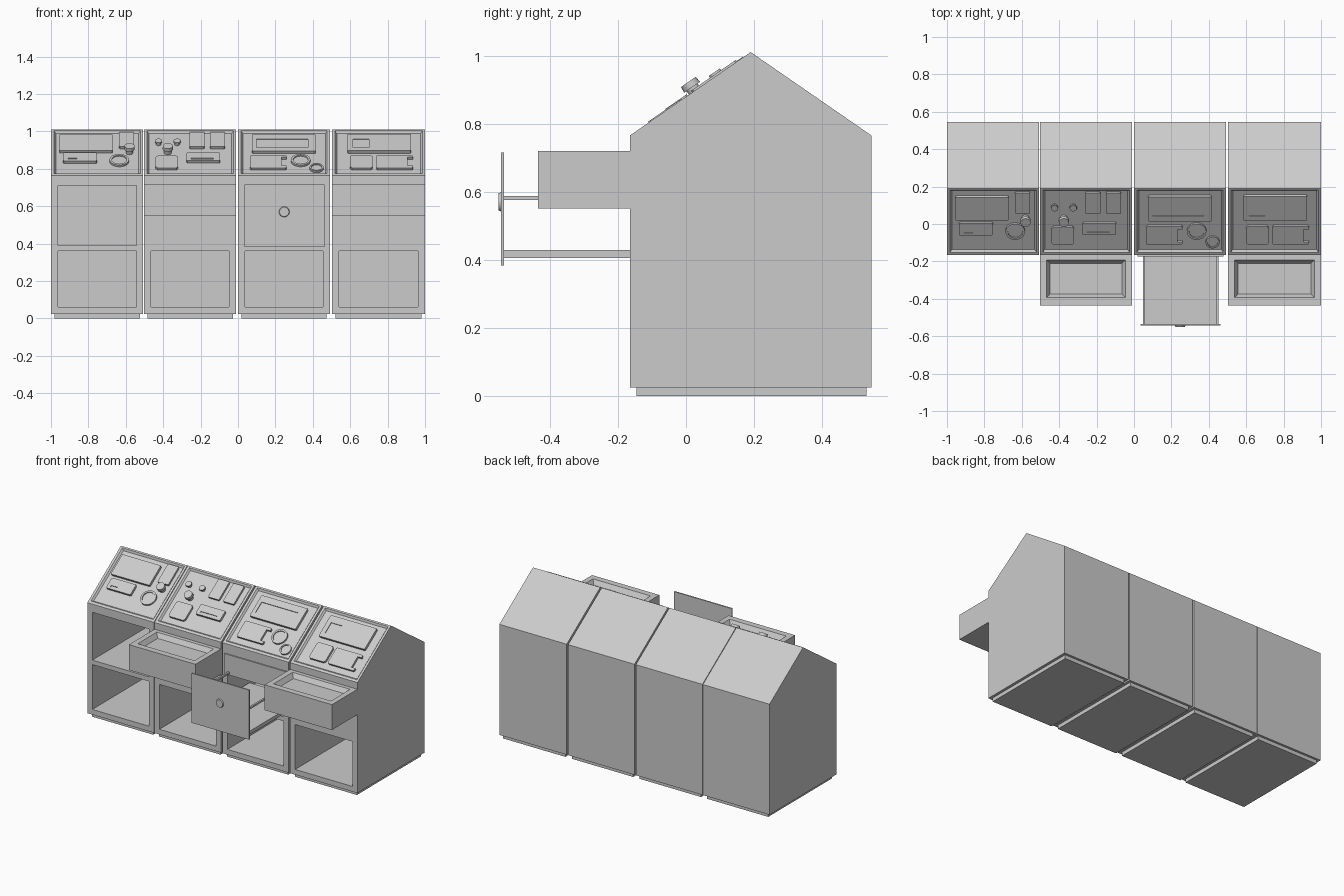
import bpy, bmesh, math
from mathutils import Matrix

if "Cube" in bpy.data.objects:
    bpy.data.objects.remove(bpy.data.objects["Cube"])

# Frames: flat world, side profile extruded along x, and the sloped desk face
FLAT = Matrix.Identity(4)
SIDE = Matrix(((0, 0, 1, 0), (1, 0, 0, 0), (0, 1, 0, 0), (0, 0, 0, 1)))
FRONT = Matrix(((1, 0, 0, 0), (0, 0, -1, 0), (0, 1, 0, 0), (0, 0, 0, 1)))
Y0, YR, Y1, ZE, ZR = -0.165, 0.19, 0.545, 0.765, 1.01
T = (ZR - ZE) / (YR - Y0)
A = math.atan(T)
SLOPE = Matrix(((1, 0, 0, 0), (0, 1, -math.sin(A), 0),
                (0, T, math.cos(A), ZE - Y0 * T), (0, 0, 0, 1)))
FLOOR = -0.012  # depth of the sunken instrument panel


def prism(bm, pts, n0, n1, m=FLAT, top=None):
    lo = [bm.verts.new(m @ Matrix.Translation((x, y, n0)).translation) for x, y in pts]
    hi = [bm.verts.new(m @ Matrix.Translation((x, y, n1)).translation) for x, y in top or pts]
    bm.faces.new(lo[::-1])
    bm.faces.new(hi)
    for i in range(len(lo)):
        j = (i + 1) % len(lo)
        bm.faces.new((lo[i], lo[j], hi[j], hi[i]))


def rect(x0, x1, y0, y1, c=0.0):
    if not c:
        return [(x0, y0), (x1, y0), (x1, y1), (x0, y1)]
    return [(x0 + c, y0), (x1 - c, y0), (x1, y0 + c), (x1, y1 - c),
            (x1 - c, y1), (x0 + c, y1), (x0, y1 - c), (x0, y0 + c)]


def circle(x, y, r, squash=1.0, n=24):
    return [(x + r * math.cos(2 * math.pi * i / n),
             y + r * squash * math.sin(2 * math.pi * i / n)) for i in range(n)]


def make(name, bm, smooth=False):
    bmesh.ops.recalc_face_normals(bm, faces=bm.faces[:])
    me = bpy.data.meshes.new(name)
    bm.to_mesh(me)
    bm.free()
    ob = bpy.data.objects.new(name, me)
    bpy.context.collection.objects.link(ob)
    if smooth:
        bpy.ops.object.select_all(action='DESELECT')
        ob.select_set(True)
        bpy.context.view_layer.objects.active = ob
        bpy.ops.object.shade_smooth_by_angle(angle=math.radians(35))
    return ob


def part(name, pts, n0, n1, m=FLAT, top=None, smooth=False):
    bm = bmesh.new()
    prism(bm, pts, n0, n1, m, top)
    return make(name, bm, smooth)


def cut(ob, cutter):
    mod = ob.modifiers.new("cut", 'BOOLEAN')
    mod.operation, mod.solver, mod.object = 'DIFFERENCE', 'EXACT', cutter
    bpy.context.view_layer.objects.active = ob
    bpy.ops.object.modifier_apply(modifier=mod.name)
    bpy.data.objects.remove(cutter)


# Cabinet bays: gabled body, plinth, openings and sunken panel
BAYS = [(-1, -0.507), (-0.503, -0.01), (0.0, 0.491), (0.502, 1)]
for i, (x0, x1) in enumerate(BAYS):
    shelf = i in (1, 3)
    prof = [(Y0, 0.025), (Y1, 0.025), (Y1, ZE), (YR, ZR), (Y0, ZE)]
    if shelf:
        prof += [(Y0, 0.72), (-0.435, 0.72), (-0.435, 0.55), (Y0, 0.55)]
    body = part(f"cabinet_{i + 1}", prof, x0, x1, SIDE)
    part(f"plinth_{i + 1}", rect(x0 + 0.02, x1 - 0.018, -0.145, 0.53), 0, 0.026)

    bm = bmesh.new()
    hole = rect(x0 + 0.037, x1 - 0.037, -0.3, 0.525)
    prism(bm, hole, 0.06, 0.36)
    if i == 0:
        prism(bm, hole, 0.39, 0.71)
    if i == 2:
        prism(bm, hole, 0.39, 0.565)
    prism(bm, rect(x0 + 0.026, x1 - 0.024, -0.142, 0.172), FLOOR, 0.006, SLOPE,
          rect(x0 + 0.012, x1 - 0.01, -0.156, 0.186))
    if shelf:
        prism(bm, rect(x0 + 0.055, x1 - 0.055, -0.375, -0.21), 0.69, 0.73, FLAT,
              rect(x0 + 0.03, x1 - 0.03, -0.4, -0.185))
    cut(body, make("cutter", bm))


# Instruments on the sloped panels
def block(name, x0, x1, y0, y1, h=0.006, c=0.004):
    return part(name, rect(x0, x1, y0, y1, c), FLOOR - 0.001, h, SLOPE)


def window(ob, x0, x1, y0, y1, h):
    cut(ob, part("cutter", rect(x0, x1, y0, y1), h - 0.005, h + 0.01, SLOPE))


def slot_box(name, x0, x1, y0, y1, s0, s1):
    window(block(name, x0, x1, y0, y1, 0.005), s0, s1, y0 + 0.012, y0 + 0.02, 0.005)


def notched(name, x0, x1, y0, y1):
    m, t, c = x1 - 0.028, 0.016, 0.006
    pts = [(x0 + c, y0), (x1 - c, y0), (x1, y0 + c), (x1, y0 + t), (m, y0 + t),
           (m, y1 - t), (x1, y1 - t), (x1, y1 - c), (x1 - c, y1), (x0 + c, y1),
           (x0, y1 - c), (x0, y0 + c)]
    part(name, pts, FLOOR - 0.001, 0.003, SLOPE)


def turned(name, x, y, steps):
    bm = bmesh.new()
    for r0, r1, n0, n1 in steps:
        prism(bm, circle(x, y, r0, math.cos(A)), n0, n1, SLOPE, circle(x, y, r1, math.cos(A)))
    return make(name, bm, True)


def dial(name, x, y, r):
    ob = turned(name, x, y, [(r, r, FLOOR - 0.001, 0.0)])
    k = math.cos(A)
    cut(ob, part("cutter", circle(x, y, r * 0.76, k), -0.006, 0.01, SLOPE,
                 circle(x, y, r * 0.8, k)))


def knob(name, x, y, r, h):
    turned(name, x, y, [(r * 0.7, r * 0.7, FLOOR - 0.001, h * 0.5), (r, r * 0.95, h * 0.4, h)])


block("screen_1", -0.955, -0.67, 0.022, 0.145)
block("switch_plate_1", -0.635, -0.555, 0.055, 0.168, 0.002)
slot_box("slot_box_1", -0.935, -0.755, -0.058, 0.005, -0.91, -0.86)
dial("dial_1", -0.635, -0.042, 0.052)
knob("knob_1", -0.58, 0.025, 0.028, 0.032)

for n, x in enumerate((-0.425, -0.325)):
    knob(f"small_knob_{n + 1}", x, 0.09, 0.02, 0.012)
knob("knob_2", -0.375, 0.025, 0.028, 0.032)
block("square_button_1", -0.44, -0.32, -0.11, -0.015, 0.003, 0.01)
for n, x in enumerate((-0.26, -0.15)):
    block(f"switch_plate_{n + 2}", x, x + 0.08, 0.055, 0.168, 0.002)
slot_box("slot_box_2", -0.275, -0.095, -0.055, 0.005, -0.25, -0.13)

window(block("screen_2", 0.075, 0.415, 0.018, 0.147), 0.1, 0.375, 0.045, 0.11, 0.006)
notched("notched_plate_1", 0.065, 0.26, -0.11, -0.012)
dial("dial_2", 0.335, -0.042, 0.052)
dial("dial_3", 0.42, -0.1, 0.037)

window(block("screen_3", 0.585, 0.925, 0.02, 0.15), 0.615, 0.7, 0.045, 0.11, 0.006)
block("square_button_2", 0.6, 0.72, -0.11, -0.012, 0.003, 0.01)
notched("notched_plate_2", 0.74, 0.935, -0.11, -0.012)

# Pulled-out drawer in the third bay
part("drawer_cover_plate", rect(0.018, 0.478, -0.173, -0.16), 0.565, 0.70)
part("drawer_front", rect(0.035, 0.463, -0.544, -0.535), 0.383, 0.715)
part("drawer_tray", rect(0.05, 0.45, -0.536, 0.05), 0.405, 0.428)
for n, x in enumerate((0.047, 0.441)):
    part(f"drawer_rail_{n + 1}", rect(x, x + 0.012, -0.536, -0.16), 0.575, 0.587)
part("drawer_knob", circle(0.247, 0.57, 0.03), 0.54, 0.551, FRONT,
     circle(0.247, 0.57, 0.025), smooth=True)
